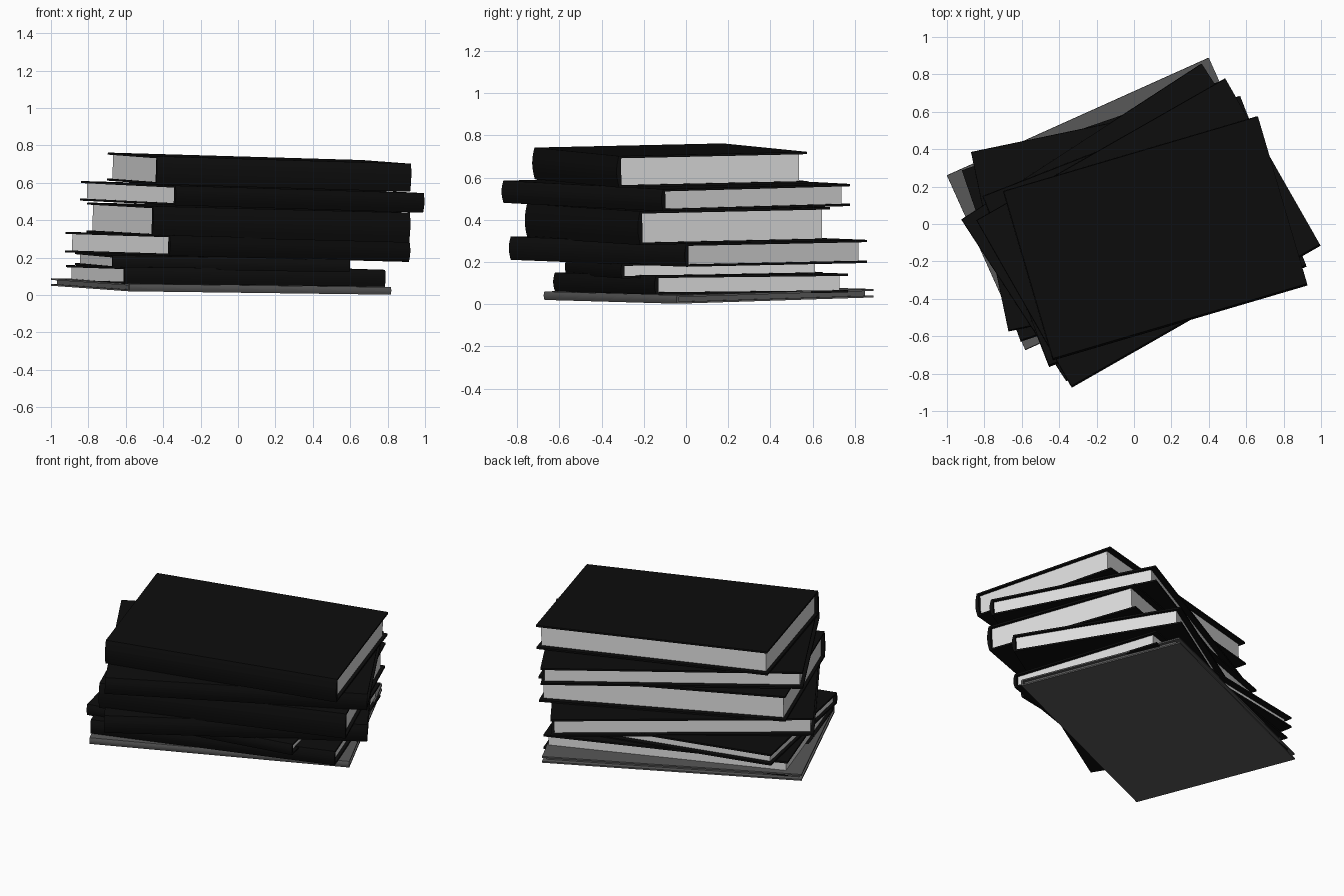
import bpy, bmesh, math
from mathutils import Matrix, Vector

if "Cube" in bpy.data.objects:
    bpy.data.objects.remove(bpy.data.objects["Cube"])


def material(name, rgb):
    m = bpy.data.materials.new(name)
    m.diffuse_color = (*rgb, 1)
    m.use_nodes = True
    m.node_tree.nodes["Principled BSDF"].inputs["Base Color"].default_value = m.diffuse_color
    return m


black = material("black_cover", (0.004, 0.004, 0.004))
paper = material("paper", (0.72, 0.72, 0.72))
grey = material("grey_cover", (0.10, 0.10, 0.10))


def extrude(name, profile, x0, x1, mat, frame):
    """Closed (y, z) profile extruded along the book's length."""
    bm = bmesh.new()
    face = bm.faces.new([bm.verts.new((x0, y, z)) for y, z in profile])
    new = bmesh.ops.extrude_face_region(bm, geom=[face])["geom"]
    verts = [g for g in new if isinstance(g, bmesh.types.BMVert)]
    bmesh.ops.translate(bm, vec=(x1 - x0, 0, 0), verts=verts)
    bmesh.ops.transform(bm, matrix=frame, verts=bm.verts)
    bmesh.ops.recalc_face_normals(bm, faces=bm.faces)
    me = bpy.data.meshes.new(name)
    bm.to_mesh(me)
    bm.free()
    me.materials.append(mat)
    bpy.context.collection.objects.link(bpy.data.objects.new(name, me))


def book(name, corner, angle, length, depth, thick, rise_x, rise_y,
         cover_mat=black, page_mat=paper, board=0.011):
    """corner = top of the front left corner; the rises tilt the book."""
    a = math.radians(angle)
    u = Vector((math.cos(a), math.sin(a), rise_x / length)).normalized()
    v = Vector((-math.sin(a), math.cos(a), rise_y / depth)).normalized()
    w = u.cross(v)
    frame = Matrix.Translation(corner) @ Matrix((u, v, w)).transposed().to_4x4()

    # C-shaped case: two boards joined by a rounded spine
    bulge = min(0.012, thick * 0.1)
    spine = [(bulge * (1 - math.sin(t)), -thick / 2 + thick / 2 * math.cos(t))
             for t in (math.pi * i / 8 for i in range(9))]
    spine = [(y, -thick * i / 8) for i, (y, z) in enumerate(spine)]
    inner = bulge + board
    case = spine + [(depth, -thick), (depth, -thick + board),
                    (inner, -thick + board), (inner, -board), (depth, -board)]
    case.append((depth, 0))
    extrude(name + "_cover", case, 0, length, cover_mat, frame)

    # Page block, set back from the open edges
    back = depth - 0.035
    top, low = -board + 0.001, -thick + board - 0.001
    extrude(name + "_pages", [(inner - 0.002, low), (back, low), (back, top),
                              (inner - 0.002, top)],
            0.02, length - 0.02, page_mat, frame)


# Stack from bottom to top
book("grey_book", (-0.58, -0.675, 0.06), 24.2, 1.535, 1.025, 0.04, -0.018, 0.03,
     grey, grey, 0.009)
book("sixth_book", (-0.605, -0.63, 0.15), 19.0, 1.475, 0.97, 0.09, -0.015, 0.01)
book("fifth_book", (-0.67, -0.575, 0.212), 11.8, 1.297, 0.98, 0.07, -0.02, 0.018)
book("fourth_book", (-0.36, -0.84, 0.32), 33.0, 1.53, 1.03, 0.11, -0.033, 0.018)
book("third_book", (-0.45, -0.765, 0.475), 21.3, 1.475, 0.98, 0.16, -0.035, 0.02)
book("second_book", (-0.33, -0.875, 0.585), 29.7, 1.53, 1.03, 0.105, -0.04, 0.025)
book("top_book", (-0.43, -0.73, 0.742), 16.4, 1.417, 0.943, 0.15, -0.04, 0.02)
